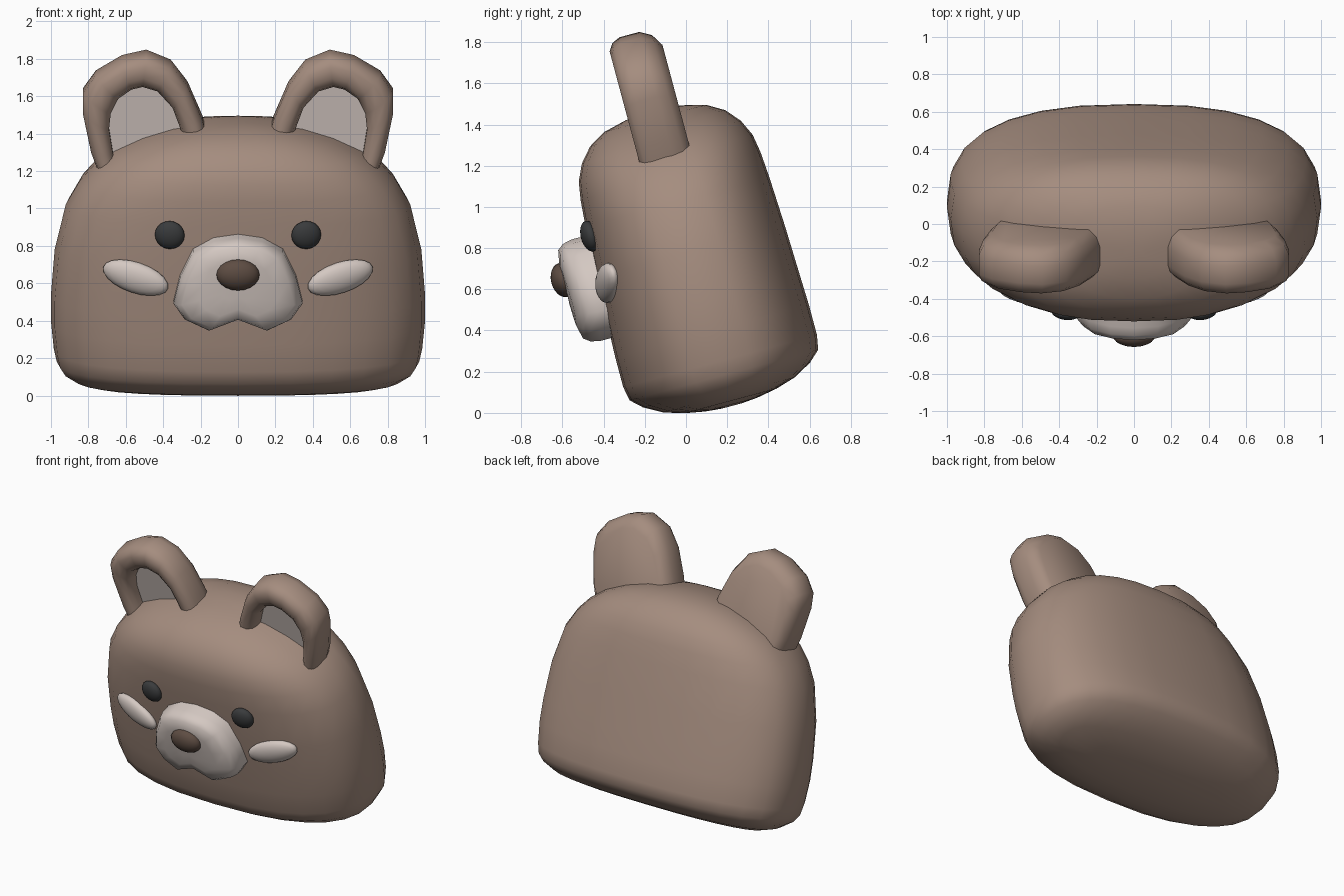
import bpy, bmesh, math
from mathutils import Matrix, Vector

if "Cube" in bpy.data.objects:
    bpy.data.objects.remove(bpy.data.objects["Cube"])

# Everything is built upright (x, depth, height), then leaned forward
LEAN = Matrix.Rotation(math.radians(15), 4, 'X')
MID = 0.225  # depth of the head's middle


def material(name, rgb):
    m = bpy.data.materials.new(name)
    m.diffuse_color = (*rgb, 1)
    m.use_nodes = True
    m.node_tree.nodes["Principled BSDF"].inputs["Base Color"].default_value = m.diffuse_color
    return m


BROWN = material("warm brown", (0.376, 0.266, 0.212))
CREAM = material("pale pinkish grey", (0.66, 0.58, 0.54))
DARK = material("charcoal", (0.042, 0.044, 0.046))
NOSE = material("dark brown", (0.112, 0.074, 0.056))


def finish(name, bm, mats, angle=60):
    bmesh.ops.recalc_face_normals(bm, faces=bm.faces)
    bm.transform(LEAN)
    me = bpy.data.meshes.new(name)
    bm.to_mesh(me)
    bm.free()
    ob = bpy.data.objects.new(name, me)
    bpy.context.collection.objects.link(ob)
    for m in mats:
        me.materials.append(m)
    bpy.ops.object.select_all(action='DESELECT')
    bpy.context.view_layer.objects.active = ob
    ob.select_set(True)
    bpy.ops.object.shade_smooth_by_angle(angle=math.radians(angle))
    return ob


def loft(rings):
    """Bridge equal-length closed rings; cap both ends. Returns bm, last cap."""
    bm = bmesh.new()
    vs = [[bm.verts.new(p) for p in r] for r in rings]
    n = len(rings[0])
    for a, b in zip(vs, vs[1:]):
        for i in range(n):
            j = (i + 1) % n
            bm.faces.new((a[i], a[j], b[j], b[i]))
    bm.faces.new(vs[0])
    return bm, bm.faces.new(vs[-1])


def super_ring(u, a, d, n=2.5, sides=28):
    pts = []
    for i in range(sides):
        t = 2 * math.pi * i / sides
        c, s = math.cos(t), math.sin(t)
        pts.append((a * math.copysign(abs(c) ** (2 / n), c),
                    MID + d * math.copysign(abs(s) ** (2 / n), s), u))
    return pts


# Head: height, half width, half depth
head_rows = [(-0.025, 0.15, 0.05), (-0.018, 0.5, 0.13), (0.0, 0.78, 0.23),
             (0.03, 0.87, 0.33), (0.08, 0.94, 0.42), (0.13, 0.97, 0.474),
             (0.2, 0.985, 0.487), (0.35, 1.0, 0.487), (0.5, 1.0, 0.482),
             (0.75, 0.98, 0.474), (1.0, 0.92, 0.462), (1.13, 0.845, 0.452),
             (1.22, 0.765, 0.437), (1.3, 0.66, 0.4), (1.37, 0.51, 0.34),
             (1.42, 0.35, 0.255), (1.448, 0.18, 0.14), (1.456, 0.06, 0.05)]
bm, _ = loft([super_ring(*r) for r in head_rows])
finish("head", bm, [BROWN])

# Ears: arch outline blended toward the opening outline, ending in a pale floor
outer = [(.16, 1.36), (.19, 1.48), (.27, 1.67), (.36, 1.79), (.49, 1.845), (.62, 1.815),
         (.76, 1.73), (.83, 1.63), (.83, 1.52), (.785, 1.3), (.73, 1.15)]
inner = [(.27, 1.30), (.31, 1.44), (.35, 1.55), (.43, 1.64), (.51, 1.665), (.57, 1.65),
         (.64, 1.60), (.68, 1.52), (.69, 1.43), (.67, 1.3), (.62, 1.13)]
ear_steps = [(.5, .352), (.17, .315), (0, .26), (0, .16), (.1, .12), (.3, .096),
             (.65, .096), (.9, .12), (1, .16), (1, .2)]
for side, s in (("right", 1), ("left", -1)):
    rings = [[(s * (o[0] + (i[0] - o[0]) * t), v, o[1] + (i[1] - o[1]) * t)
              for o, i in zip(outer, inner)] for t, v in ear_steps]
    bm, floor = loft(rings)
    floor.material_index = 1
    finish("ear_" + side, bm, [BROWN, CREAM])

# Muzzle: half outline with a notch below, mirrored and rounded at the front
half = [(.13, .937), (.24, .875), (.31, .73), (.345, .585), (.285, .5), (.16, .445)]
outline = [(0, .957)] + half + [(0, .51)] + [(-x, u) for x, u in reversed(half)]
rings = []
for k, v in [(1, -.12), (1, -.32), (.96, -.365), (.87, -.395), (.6, -.408), (.25, -.41)]:
    rings.append([(x * k, v + 0.3 * (x * k) ** 2, .7 + (u - .7) * k) for x, u in outline])
bm, _ = loft(rings)
finish("muzzle", bm, [CREAM])


def blob(name, centre, radii, mat, turn=0, roll=0):
    """Flattened ball; roll in the face plane, turn to follow the cheek curve."""
    bm = bmesh.new()
    bmesh.ops.create_uvsphere(bm, u_segments=20, v_segments=12, radius=1,
                              matrix=Matrix.Rotation(math.pi / 2, 4, 'X'))
    bm.transform(Matrix.Translation(Vector(centre))
                 @ Matrix.Rotation(turn, 4, 'Z') @ Matrix.Rotation(roll, 4, 'Y')
                 @ Matrix.Diagonal((*radii, 1)))
    finish(name, bm, [mat])


# Nose, eyes and cheek patches
blob("nose", (0, -.408, .777), (.115, .06, .085), NOSE)
for side, s in (("right", 1), ("left", -1)):
    blob("eye_" + side, (s * .365, -.23, .95), (.08, .042, .077), DARK, s * .13)
    blob("cheek_" + side, (s * .547, -.204, .707), (.185, .05, .085), CREAM,
         s * .24, -s * math.radians(15))
